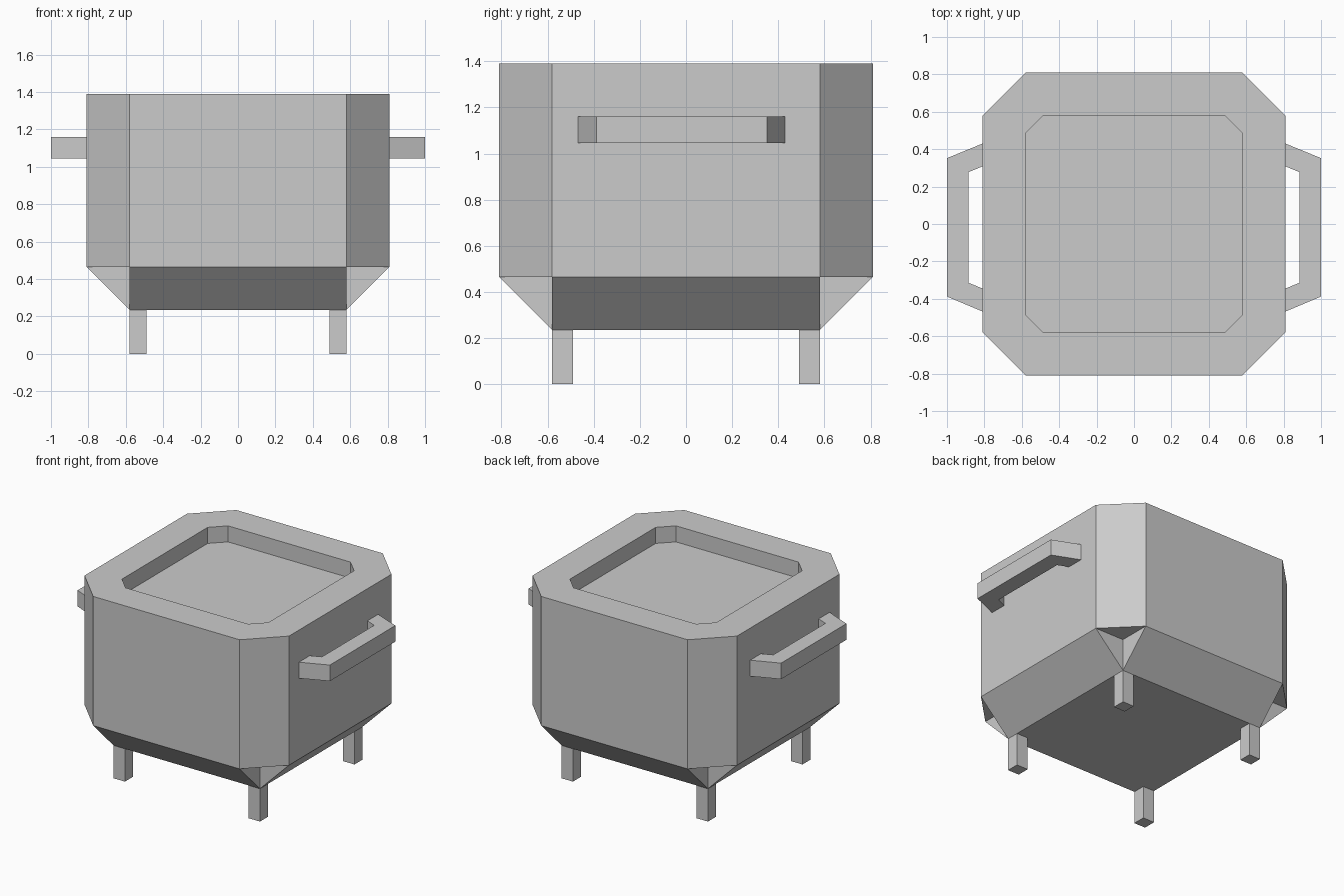
import bpy
import bmesh

cube = bpy.data.objects.get("Cube")
if cube:
    bpy.data.objects.remove(cube, do_unlink=True)

gray = bpy.data.materials.new("plain gray")
gray.use_nodes = True
gray.diffuse_color = (0.6, 0.6, 0.6, 1)
gray.node_tree.nodes["Principled BSDF"].inputs["Base Color"].default_value = (0.6, 0.6, 0.6, 1)

HALF, INNER = 0.81, 0.58          # body half width, flat side half width
BASE, SHOULDER, TOP = 0.235, 0.465, 1.39
FLOOR = 1.275                     # bottom of the lid recess


def finish(name, bm):
    bmesh.ops.recalc_face_normals(bm, faces=bm.faces)
    mesh = bpy.data.meshes.new(name)
    bm.to_mesh(mesh)
    bm.free()
    mesh.materials.append(gray)
    obj = bpy.data.objects.new(name, mesh)
    bpy.context.collection.objects.link(obj)


def ring(bm, points, z):
    return [bm.verts.new((x, y, z)) for x, y in points]


def bridge(bm, a, b):
    n = len(a)
    for i in range(n):
        j = (i + 1) % n
        bm.faces.new((a[i], a[j], b[j], b[i]))


def extrude(name, outline, z0, z1):
    bm = bmesh.new()
    low, high = ring(bm, outline, z0), ring(bm, outline, z1)
    bm.faces.new(low)
    bm.faces.new(high)
    bridge(bm, low, high)
    finish(name, bm)


def octagon(a, b):
    return [(a, -b), (a, b), (b, a), (-b, a), (-a, b), (-a, -b), (-b, -a), (b, -a)]


# Body: octagonal wall, recessed top, and wedge-shaped underside
bm = bmesh.new()
shoulder = ring(bm, octagon(HALF, INNER), SHOULDER)
rim = ring(bm, octagon(HALF, INNER), TOP)
recess_rim = ring(bm, octagon(INNER, 0.485), TOP)
recess_floor = ring(bm, octagon(INNER, 0.485), FLOOR)
bridge(bm, shoulder, rim)
bridge(bm, rim, recess_rim)
bridge(bm, recess_rim, recess_floor)
bm.faces.new(recess_floor)

corners = [(INNER, INNER), (-INNER, INNER), (-INNER, -INNER), (INNER, -INNER)]
base = ring(bm, corners, BASE)
notch = ring(bm, corners, SHOULDER)
bm.faces.new(base)
for i in range(4):
    before, after, following = (shoulder[(2 * i + k) % 8] for k in (1, 2, 3))
    # Sloped underside panel running to the next corner
    bm.faces.new((after, following, base[(i + 1) % 4], base[i]))
    # Notch under the cut corner
    bm.faces.new((before, after, notch[i]))
    bm.faces.new((before, notch[i], base[i]))
    bm.faces.new((after, notch[i], base[i]))
finish("pot_body", bm)

# Legs: square posts flush with the corners of the base
for sx, side in ((1, "left"), (-1, "right")):
    for sy, end in ((1, "back"), (-1, "front")):
        leg = [(sx * x, sy * y) for x, y in
               ((0.49, 0.49), (INNER, 0.49), (INNER, INNER), (0.49, INNER))]
        extrude(f"{end}_{side}_leg", leg, 0, BASE)

# Side handles: flat brackets with tapered ends
grip = [(HALF, 0.43), (1, 0.352), (1, -0.388), (HALF, -0.468),
        (HALF, -0.345), (0.885, -0.314), (0.885, 0.277), (HALF, 0.308)]
for sx, side in ((1, "left"), (-1, "right")):
    extrude(f"{side}_handle", [(sx * x, y) for x, y in grip], 1.045, 1.16)
